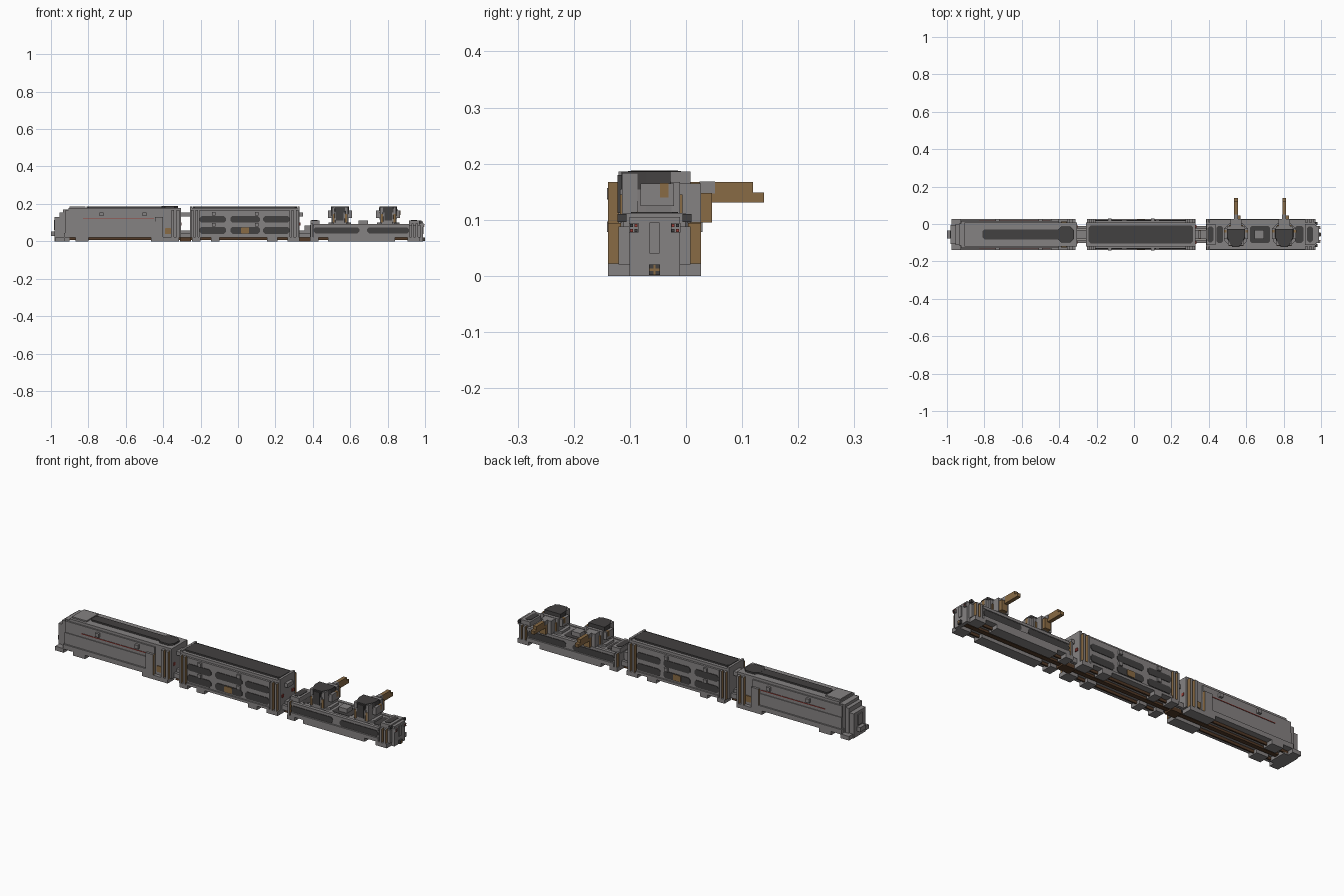
import bpy, bmesh

cube = bpy.data.objects.get("Cube")
if cube:
    bpy.data.objects.remove(cube)

CY = -0.056  # centre line of the train


def material(name, r, g, b):
    m = bpy.data.materials.new(name)
    m.use_nodes = True
    m.diffuse_color = (r, g, b, 1)
    m.node_tree.nodes["Principled BSDF"].inputs["Base Color"].default_value = (r, g, b, 1)
    return m


GREY = material("steel grey", 0.235, 0.223, 0.223)
DARK = material("dark grey", 0.055, 0.052, 0.052)
BROWN = material("brass brown", 0.25, 0.145, 0.058)
RUST = material("dark rust", 0.085, 0.042, 0.02)
RED = material("signal red", 0.33, 0.05, 0.04)


def finish(name, bm, *mats):
    bmesh.ops.recalc_face_normals(bm, faces=bm.faces)
    me = bpy.data.meshes.new(name)
    bm.to_mesh(me)
    bm.free()
    for m in mats:
        me.materials.append(m)
    ob = bpy.data.objects.new(name, me)
    bpy.context.collection.objects.link(ob)


def box(name, x0, x1, y0, y1, z0, z1, mat=GREY, end_mat=None):
    """Block; y is measured from the centre line. end_mat colours faces along x."""
    bm = bmesh.new()
    bmesh.ops.create_cube(bm, size=1)
    for v in bm.verts:
        v.co.x = x1 if v.co.x > 0 else x0
        v.co.y = CY + (y1 if v.co.y > 0 else y0)
        v.co.z = z1 if v.co.z > 0 else z0
    bm.normal_update()
    if end_mat:
        for f in bm.faces:
            f.material_index = int(abs(f.normal.x) > 0.9)
    finish(name, bm, mat, end_mat or mat)


def mid(name, x0, x1, half, z0, z1, mat=GREY):
    box(name, x0, x1, -half, half, z0, z1, mat)


def sides(name, x0, x1, inner, outer, z0, z1, mat=GREY, end_mat=None):
    box(name + "_front", x0, x1, -outer, -inner, z0, z1, mat, end_mat)
    box(name + "_back", x0, x1, inner, outer, z0, z1, mat, end_mat)


def prism(name, outline, to_a, to_b, mat):
    bm = bmesh.new()
    a = [bm.verts.new(to_a(*p)) for p in outline]
    b = [bm.verts.new(to_b(*p)) for p in outline]
    bm.faces.new(a)
    bm.faces.new(b)
    for i in range(len(a)):
        j = (i + 1) % len(a)
        bm.faces.new((a[i], a[j], b[j], b[i]))
    finish(name, bm, mat)


def octagon(u0, u1, v0, v1, c):
    return [(u0 + c, v0), (u1 - c, v0), (u1, v0 + c), (u1, v1 - c),
            (u1 - c, v1), (u0 + c, v1), (u0, v1 - c), (u0, v0 + c)]


def side_panels(name, x0, x1, z0, z1, y, mat=DARK, cut=0.01):
    for tag, s in (("front", -1), ("back", 1)):
        prism(f"{name}_{tag}", octagon(x0, x1, z0, z1, cut),
              lambda u, v: (u, CY + s * (y - 0.002), v),
              lambda u, v: (u, CY + s * (y + 0.003), v), mat)


def top_panel(name, x0, x1, half, z, thick=0.002, cut=0.01):
    prism(name, octagon(x0, x1, CY - half, CY + half, cut),
          lambda u, v: (u, v, z - 0.001), lambda u, v: (u, v, z + thick), DARK)


def end_columns(name, xs, width, top):
    for i, x in enumerate(xs):
        sides(f"{name}_column_{i}", x, x + width, 0.06, 0.083, 0.02, top, GREY, BROWN)


def undercarriage(name, x0, x1, blocks):
    mid(name + "_floor_beam", x0, x1, 0.012, 0.008, 0.03, RUST)
    sides(name + "_rail", x0 + 0.02, x1 - 0.02, 0.042, 0.05, 0.006, 0.03, RUST)
    for i, (a, b) in enumerate(blocks):
        sides(f"{name}_base_block_{i}", a, b, 0.025, 0.083, 0, 0.022)


# Locomotive: stepped nose and long hull
mid("nose_buffer", -1.0, -0.96, 0.022, 0.028, 0.052)
mid("nose_lower", -0.98, -0.9, 0.05, 0.0, 0.13)
mid("nose_middle", -0.955, -0.9, 0.055, 0.02, 0.155)
mid("nose_upper", -0.935, -0.88, 0.06, 0.02, 0.17)
mid("nose_door", -0.985, -0.975, 0.018, 0.06, 0.115)
mid("loco_core", -0.905, -0.305, 0.064, 0.02, 0.179)
mid("loco_front_roof", -0.9, -0.815, 0.05, 0.17, 0.186)
mid("loco_wall", -0.925, -0.4, 0.071, 0.022, 0.165)
mid("loco_lower_wall", -0.925, -0.44, 0.075, 0.022, 0.105)
mid("loco_skirt", -0.93, -0.41, 0.083, 0.02, 0.045)
sides("loco_rear_frame", -0.445, -0.4, 0.06, 0.083, 0.02, 0.13, GREY, BROWN)
top_panel("loco_roof", -0.81, -0.36, 0.026, 0.179, 0.008)
top_panel("loco_roof_rear", -0.41, -0.32, 0.042, 0.179, 0.0085, 0.02)
side_panels("loco_red_stripe", -0.83, -0.45, 0.121, 0.1245, 0.071, RED, 0.001)
side_panels("loco_brass_plate", -0.39, -0.357, 0.038, 0.07, 0.066, BROWN, 0.003)
end_columns("loco", (-0.355, -0.328), 0.014, 0.167)
sides("loco_rear_lamp", -0.31, -0.302, 0.035, 0.05, 0.085, 0.1, RED)
for i, x in enumerate((-0.73, -0.5)):
    sides(f"loco_bolt_{i}", x - 0.01, x + 0.01, 0.07, 0.084, 0.135, 0.155)
undercarriage("loco", -0.96, -0.3, ((-0.975, -0.925), (-0.87, -0.8), (-0.465, -0.315)))

# Armoured wagon: recessed ends with brass-edged columns
mid("wagon_core", -0.257, 0.33, 0.064, 0.02, 0.179)
mid("wagon_wall", -0.208, 0.278, 0.075, 0.022, 0.165)
mid("wagon_sill", -0.208, 0.278, 0.083, 0.02, 0.033)
top_panel("wagon_roof", -0.243, 0.316, 0.047, 0.179, 0.008)
for i, x in enumerate((-0.257, 0.318)):
    mid(f"wagon_roof_end_{i}", x, x + 0.012, 0.064, 0.17, 0.186)
for i, (a, b) in enumerate(((-0.205, -0.065), (-0.04, 0.117), (0.135, 0.275))):
    side_panels(f"wagon_upper_panel_{i}", a, b, 0.1, 0.135, 0.075)
    side_panels(f"wagon_lower_panel_{i}", a, b, 0.04, 0.077, 0.075)
side_panels("wagon_brass_badge", 0.015, 0.06, 0.043, 0.075, 0.078, BROWN, 0.005)
end_columns("wagon", (-0.25, -0.226, 0.286, 0.311), 0.012, 0.167)
sides("wagon_end_lamp", 0.325, 0.335, 0.035, 0.05, 0.085, 0.1, RED)
for i, x in enumerate((-0.13, 0.1)):
    sides(f"wagon_upper_bolt_{i}", x - 0.01, x + 0.01, 0.07, 0.085, 0.137, 0.157)
    sides(f"wagon_lower_bolt_{i}", x - 0.01, x + 0.01, 0.07, 0.085, 0.078, 0.097)
undercarriage("wagon", -0.26, 0.335, ((-0.245, -0.2), (-0.145, -0.1), (0.155, 0.21), (0.265, 0.33)))

# Gun wagon: low hull with raised blocks
mid("gun_wagon_core", 0.385, 0.975, 0.064, 0.02, 0.088)
mid("gun_wagon_hull", 0.405, 0.918, 0.075, 0.02, 0.088)
mid("gun_wagon_sill", 0.405, 0.918, 0.083, 0.02, 0.04)
sides("gun_wagon_rim", 0.405, 0.918, 0.062, 0.08, 0.078, 0.092)
for i, (a, b, half) in enumerate(((0.387, 0.437, 0.055), (0.645, 0.695, 0.024), (0.915, 0.972, 0.055))):
    mid(f"raised_block_{i}", a, b, half, 0.08, 0.112)
for i, (a, b) in enumerate(((0.392, 0.425), (0.925, 0.957))):
    top_panel(f"raised_block_top_{i}", a, b, 0.042, 0.112)
for i, (a, b) in enumerate(((0.442, 0.477), (0.62, 0.727), (0.861, 0.905))):
    top_panel(f"deck_panel_{i}", a, b, 0.046, 0.088)
for i, (a, b) in enumerate(((0.405, 0.65), (0.69, 0.915))):
    side_panels(f"gun_wagon_panel_{i}", a, b, 0.043, 0.075, 0.075)
end_columns("gun_wagon", (0.388, 0.927, 0.95), 0.012, 0.094)
undercarriage("gun_wagon", 0.38, 0.98, ((0.385, 0.43), (0.48, 0.84), (0.905, 0.97)))
mid("tail_plate", 0.97, 0.988, 0.045, 0.0, 0.105)
mid("tail_door", 0.985, 0.993, 0.009, 0.04, 0.095)
mid("tail_coupler", 0.98, 0.998, 0.01, 0.002, 0.02, DARK)
mid("tail_coupler_pin", 0.995, 1.0, 0.002, 0.002, 0.02, BROWN)
mid("tail_coupler_bar", 0.995, 1.0, 0.009, 0.009, 0.013, BROWN)
sides("tail_lamp", 0.985, 0.994, 0.029, 0.046, 0.077, 0.094)
for i, y in enumerate((0.033, 0.041)):
    for j, z in enumerate((0.081, 0.09)):
        sides(f"tail_lamp_light_{i}{j}", 0.99, 0.997, y - 0.0025, y + 0.0025, z - 0.0025, z + 0.0025,
              DARK if i == j else RED)
sides("tail_handle", 0.968, 0.98, 0.05, 0.066, 0.096, 0.11, DARK)

# Turrets with guns pointing to the back
for tag, x in (("inner", 0.545), ("outer", 0.803)):
    ring = octagon(x - 0.06, x + 0.06, CY - 0.06, CY + 0.06, 0.025)
    prism(f"{tag}_turret_ring", ring, lambda u, v: (u, v, 0.08), lambda u, v: (u, v, 0.1), GREY)
    body = [(-0.05, 0.03), (0.05, 0.03), (0.05, -0.015), (0.028, -0.062), (-0.028, -0.062), (-0.05, -0.015)]
    prism(f"{tag}_turret_body", body, lambda u, v: (x + u * 0.85, CY + v, 0.095),
          lambda u, v: (x + u, CY + v, 0.154), GREY)
    prism(f"{tag}_turret_roof", body, lambda u, v: (x + u, CY + v * 0.97, 0.153),
          lambda u, v: (x + u * 0.95, CY + v * 0.95, 0.186), DARK)
    box(f"{tag}_turret_front_plate", x - 0.02, x + 0.02, -0.066, -0.05, 0.112, 0.18, DARK)
    box(f"{tag}_turret_rear", x - 0.045, x + 0.045, 0.028, 0.045, 0.095, 0.167)
    for s in (-1, 1):
        box(f"{tag}_turret_cheek", x + s * 0.033 - 0.01, x + s * 0.033 + 0.01, -0.058, -0.03, 0.1, 0.183)
        box(f"{tag}_turret_ear", x + s * 0.052 - 0.012, x + s * 0.052 + 0.012, -0.025, 0.035, 0.125, 0.165)
        box(f"{tag}_turret_ear_brass", x + s * 0.058 - 0.007, x + s * 0.058 + 0.007, 0.01, 0.025, 0.14, 0.166, BROWN)
        box(f"{tag}_turret_brass", x + s * 0.033 - 0.005, x + s * 0.033 + 0.005, -0.062, 0.05, 0.1, 0.145, BROWN)
    box(f"{tag}_mantlet", x - 0.03, x + 0.03, 0.04, 0.083, 0.095, 0.165)
    box(f"{tag}_gun_cradle", x - 0.01, x + 0.025, 0.08, 0.102, 0.095, 0.148, BROWN)
    box(f"{tag}_gun_collar", x - 0.011, x + 0.011, 0.08, 0.108, 0.147, 0.168)
    box(f"{tag}_gun_sleeve", x - 0.01, x + 0.01, 0.1, 0.175, 0.148, 0.167, BROWN)
    box(f"{tag}_gun_barrel", x - 0.01, x + 0.01, 0.08, 0.195, 0.131, 0.149, BROWN)

# Couplings between the wagons
for tag, a, b in (("front", -0.31, -0.25), ("rear", 0.32, 0.395)):
    mid(f"{tag}_coupling_beam", a, b, 0.026, 0.0, 0.02, RUST)
    mid(f"{tag}_coupling_block", a, b, 0.022, 0.018, 0.058)
    sides(f"{tag}_coupling_buffer", a, b, 0.03, 0.045, 0.02, 0.045)
mid("front_upper_link", -0.31, -0.25, 0.025, 0.132, 0.153)
mid("rear_upper_stub", 0.325, 0.348, 0.025, 0.132, 0.153)
mid("gun_wagon_lower_stub", 0.355, 0.39, 0.025, 0.05, 0.085)
